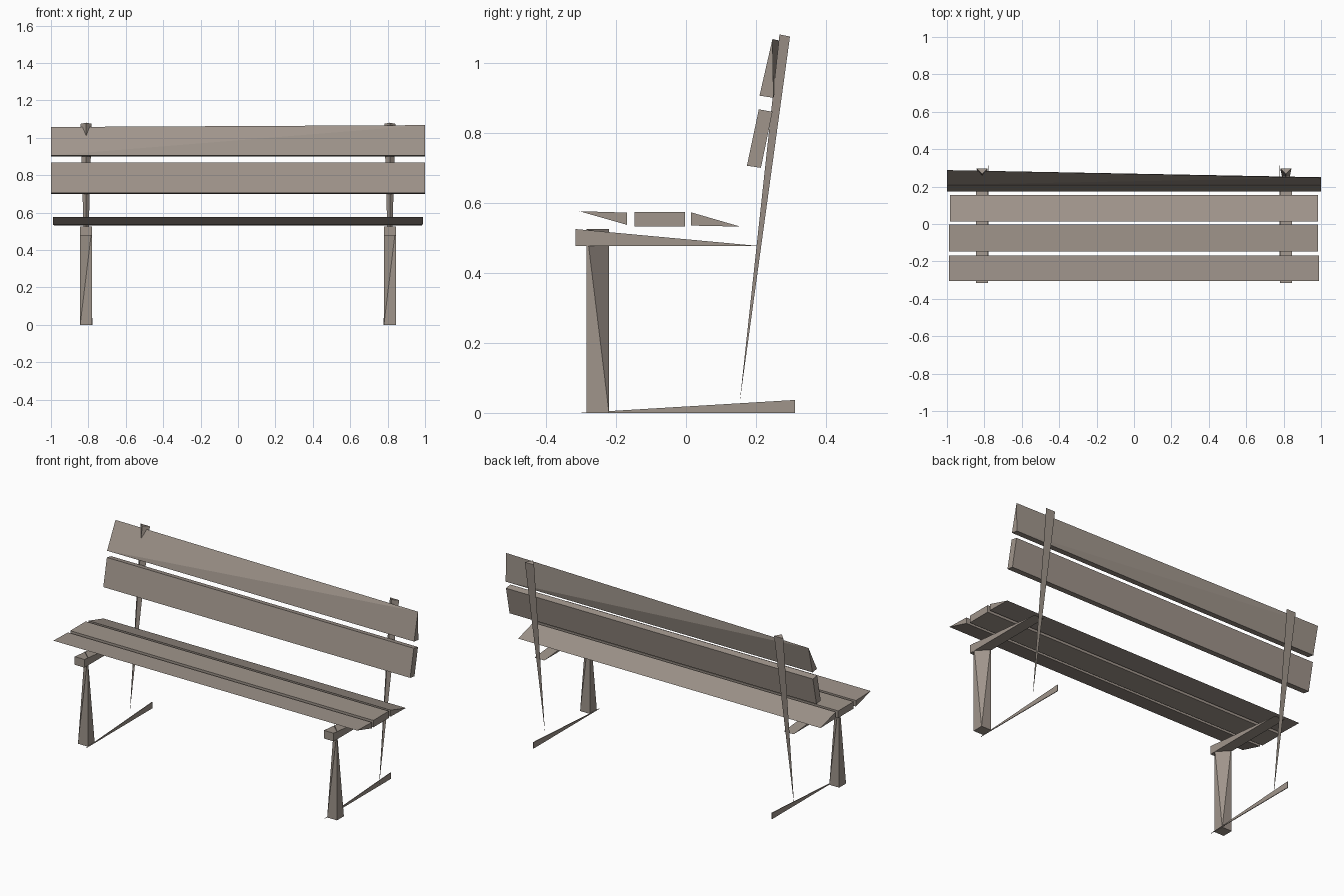
import bpy
import bmesh

cube = bpy.data.objects.get("Cube")
if cube:
    bpy.data.objects.remove(cube, do_unlink=True)

# Weathered wood colour shared by every part
wood = bpy.data.materials.new("weathered_wood")
wood.use_nodes = True
colour = (0.35, 0.30, 0.26, 1)
wood.diffuse_color = colour
bsdf = next(n for n in wood.node_tree.nodes if n.type == 'BSDF_PRINCIPLED')
bsdf.inputs["Base Color"].default_value = colour


def solid(name, points):
    """Flat-faced convex solid around a few corner points."""
    bm = bmesh.new()
    for p in points:
        bm.verts.new(p)
    bmesh.ops.convex_hull(bm, input=bm.verts[:])
    bmesh.ops.dissolve_limit(bm, angle_limit=0.001, verts=bm.verts[:], edges=bm.edges[:])
    bmesh.ops.recalc_face_normals(bm, faces=bm.faces[:])
    mesh = bpy.data.meshes.new(name)
    bm.to_mesh(mesh)
    bm.free()
    mesh.materials.append(wood)
    obj = bpy.data.objects.new(name, mesh)
    bpy.context.collection.objects.link(obj)


def plank(name, x0, x1, profile, end_profile=None):
    """Loft a (y, z) profile along x."""
    solid(name, [(x0, y, z) for y, z in profile] +
          [(x1, y, z) for y, z in end_profile or profile])


# Seat slats: thin front edge, square middle, sloping rear
plank("front_seat_slat", -0.99, 0.99, [(-0.305, 0.576), (-0.168, 0.572), (-0.168, 0.537)])
plank("middle_seat_slat", -0.99, 0.985,
      [(-0.147, 0.574), (-0.003, 0.574), (-0.003, 0.533), (-0.147, 0.533)])
plank("rear_seat_slat", -0.985, 0.985, [(0.014, 0.573), (0.014, 0.535), (0.155, 0.532)])

# Back boards: the upper one leans further back at its right end
plank("lower_back_board", -1, 1,
      [(0.174, 0.706), (0.214, 0.70), (0.247, 0.86), (0.208, 0.867)])
plank("upper_back_board", -1, 1,
      [(0.21, 0.906), (0.25, 0.90), (0.288, 1.058)],
      [(0.21, 0.906), (0.25, 0.90), (0.247, 1.068)])

# Two end frames
half = 0.032
for side, sign in (("left", 1), ("right", -1)):
    cx = sign * 0.812
    x0, x1 = cx - half, cx + half

    # Leg with a square foot closing to a diagonal top edge
    front, back, top = -0.284, -0.22, 0.525
    solid(side + "_front_leg",
          [(x, y, 0) for x in (x0, x1) for y in (front, back)] +
          [(x1, front, top), (x0, back, top)])

    # Wedge-shaped seat bearer
    plank(side + "_seat_bearer", x0, x1, [(-0.315, 0.477), (-0.315, 0.525), (0.205, 0.477)])

    # Leaning back post, running to a point at the bottom
    solid(side + "_back_post",
          [(cx - 0.03, 0.297, 1.075), (cx + 0.03, 0.297, 1.075),
           (cx, 0.267, 1.081), (cx, 0.153, 0.027)])

    # Thin ground rail on the inner side
    inner = sign * 0.777
    plank(side + "_ground_rail", inner - 0.002, inner + 0.002,
          [(-0.305, 0), (-0.22, 0.005), (0.312, 0.037), (0.312, 0)])
